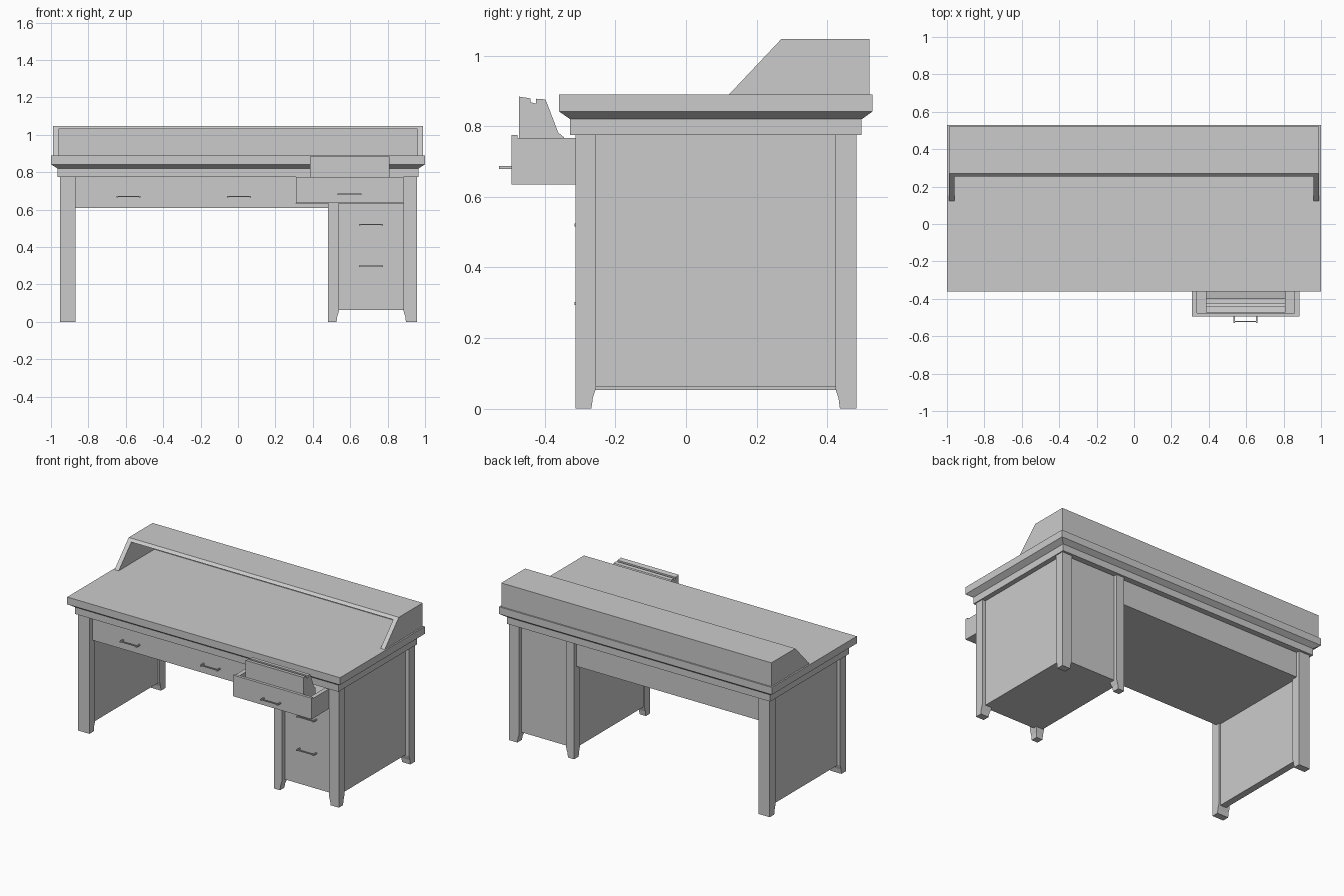
import bpy

if "Cube" in bpy.data.objects:
    bpy.data.objects.remove(bpy.data.objects["Cube"])


def make(name, verts, faces):
    mesh = bpy.data.meshes.new(name)
    mesh.from_pydata(verts, [], faces)
    mesh.update()
    obj = bpy.data.objects.new(name, mesh)
    bpy.context.collection.objects.link(obj)
    return obj


def loft(name, rings):
    """Stack of rectangles (x0, x1, y0, y1, z), bottom to top."""
    verts, faces = [], [(3, 2, 1, 0)]
    for x0, x1, y0, y1, z in rings:
        verts += [(x0, y0, z), (x1, y0, z), (x1, y1, z), (x0, y1, z)]
    for r in range(len(rings) - 1):
        a = r * 4
        for i in range(4):
            j = (i + 1) % 4
            faces.append((a + i, a + j, a + 4 + j, a + 4 + i))
    t = len(verts) - 4
    faces.append((t, t + 1, t + 2, t + 3))
    return make(name, verts, faces)


def box(name, x0, x1, y0, y1, z0, z1):
    return loft(name, [(x0, x1, y0, y1, z0), (x0, x1, y0, y1, z1)])


def prism(name, profile, x0, x1):
    """Extrude a (y, z) profile, counter-clockwise seen from +x, along x."""
    n = len(profile)
    verts = [(x, y, z) for x in (x0, x1) for y, z in profile]
    faces = [tuple(range(n))[::-1], tuple(range(n, 2 * n))]
    faces += [(i, (i + 1) % n, n + (i + 1) % n, n + i) for i in range(n)]
    return make(name, verts, faces)


def leg(name, x0, x1, front, inner):
    """Square leg with a foot tapering inward; inner = x side that tapers."""
    y0, y1 = (-0.313, -0.255) if front else (0.423, 0.483)
    rings = []
    for z, t in ((0, 0.013), (0.03, 0.009), (0.048, 0.003), (0.06, 0), (0.78, 0)):
        rings.append((x0 + t * (inner < 0), x1 - t * (inner > 0),
                      y0 + t * (not front), y1 - t * front, z))
    return loft(name, rings)


def handle(name, x, y, z):
    """Thin bar pull on two posts, standing out from a face at y."""
    box(name + "_bar", x - 0.064, x + 0.064, y - 0.031, y - 0.024, z - 0.003, z + 0.003)
    for i, s in enumerate((-1, 1)):
        cx = x + s * 0.06
        box(f"{name}_post_{i}", cx - 0.004, cx + 0.004, y - 0.036, y + 0.002,
            z - 0.004, z + 0.004)


# Table top with moulded underside
base = (-0.965, 0.965, -0.328, 0.498)
slab = (-1, 1, -0.36, 0.529)
loft("table_top", [base + (0.775,), base + (0.82,), slab + (0.842,), slab + (0.89,)])

# Open-fronted shelf hood on the back of the top
side = [(0.12, 0.888), (0.52, 0.888), (0.52, 1.047), (0.27, 1.047)]
prism("hood_side_left", side, -0.99, -0.96)
prism("hood_side_right", side, 0.96, 0.99)
prism("hood_top", [(0.254, 1.03), (0.52, 1.03), (0.52, 1.047), (0.27, 1.047)], -0.96, 0.96)
box("hood_back", -0.96, 0.96, 0.495, 0.52, 0.888, 1.03)

# Legs: left frame, middle pair and right pair
for front in (True, False):
    tag = "front" if front else "back"
    leg(f"{tag}_left_leg", -0.952, -0.87, front, 0)
    leg(f"{tag}_middle_leg", 0.482, 0.54, front, 1)
    leg(f"{tag}_right_leg", 0.885, 0.958, front, -1)

# Side panels
box("left_panel", -0.927, -0.882, -0.26, 0.43, 0.053, 0.78)
box("right_panel", 0.89, 0.933, -0.26, 0.43, 0.063, 0.78)
box("pedestal_inner_panel", 0.49, 0.53, -0.26, 0.43, 0.063, 0.62)

# Pedestal front, back and floor
box("pedestal_front", 0.535, 0.89, -0.28, -0.255, 0.063, 0.612)
box("pedestal_back", 0.535, 0.89, 0.44, 0.46, 0.063, 0.78)
box("pedestal_floor", 0.53, 0.89, -0.26, 0.445, 0.063, 0.083)

# Apron under the top, with an open bay for the pulled-out drawer
box("apron_front", -0.875, 0.31, -0.28, -0.255, 0.608, 0.78)
box("apron_back", -0.875, 0.49, 0.44, 0.46, 0.608, 0.78)
box("apron_floor", -0.885, 0.89, -0.28, 0.445, 0.608, 0.632)

# Pulled-out drawer
box("drawer_front", 0.31, 0.885, -0.495, -0.477, 0.635, 0.775)
box("drawer_side_left", 0.31, 0.338, -0.477, 0.2, 0.635, 0.767)
box("drawer_side_right", 0.857, 0.885, -0.477, 0.2, 0.635, 0.767)
box("drawer_floor", 0.338, 0.857, -0.477, 0.2, 0.635, 0.65)
box("drawer_back", 0.338, 0.857, 0.18, 0.2, 0.65, 0.767)

# Stepped rack standing in the drawer
prism("drawer_rack", [(-0.473, 0.65), (-0.345, 0.65), (-0.345, 0.768), (-0.362, 0.782),
                      (-0.398, 0.876), (-0.425, 0.878), (-0.425, 0.864), (-0.441, 0.868),
                      (-0.441, 0.879), (-0.473, 0.884)], 0.385, 0.81)

# Handles
handle("left_drawer_handle", -0.585, -0.28, 0.67)
handle("centre_drawer_handle", 0.005, -0.28, 0.67)
handle("open_drawer_handle", 0.597, -0.494, 0.683)
handle("upper_pedestal_handle", 0.71, -0.28, 0.52)
handle("lower_pedestal_handle", 0.71, -0.28, 0.298)
